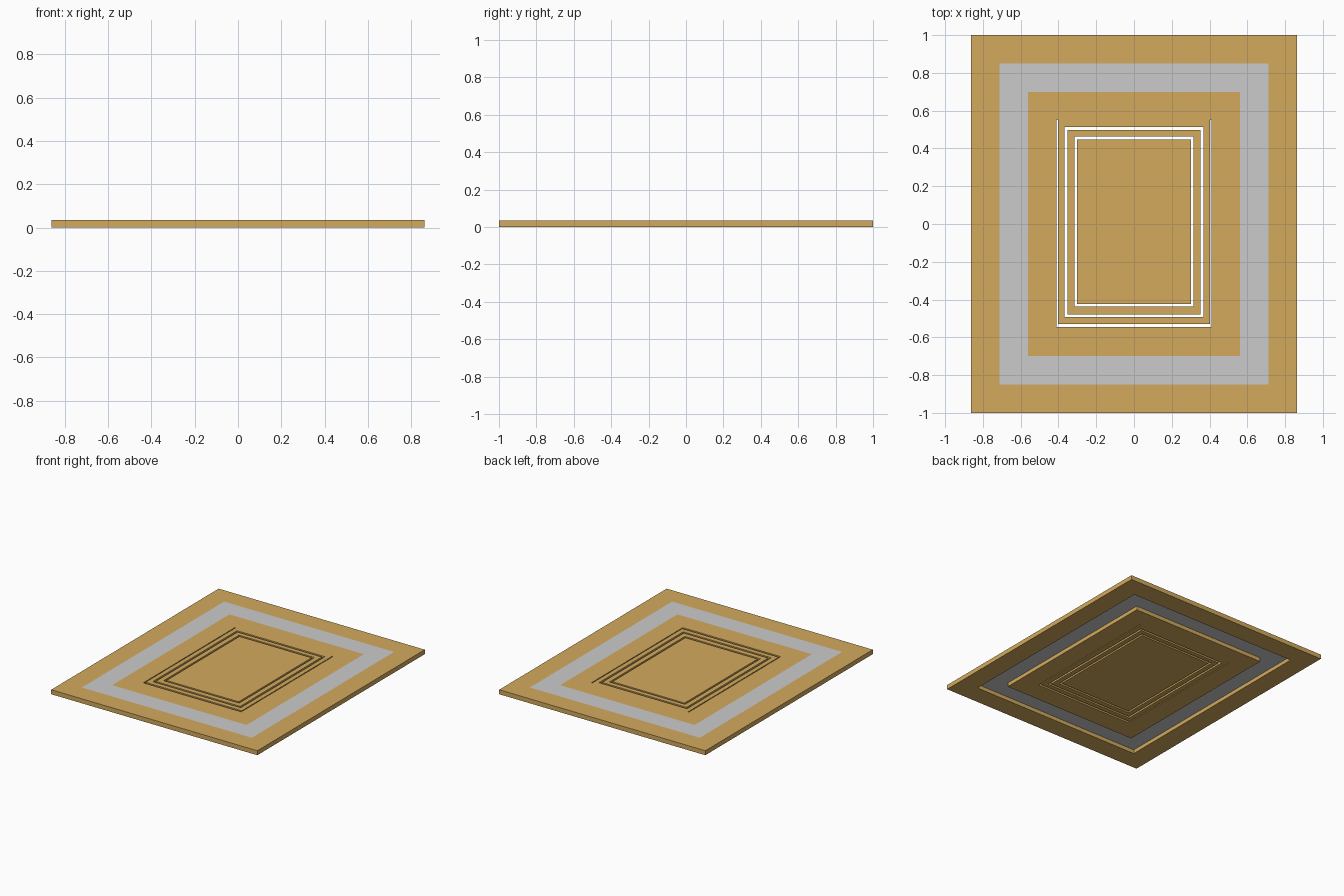
import bpy, bmesh

if "Cube" in bpy.data.objects:
    bpy.data.objects.remove(bpy.data.objects["Cube"])

TOP = 0.034


def material(name, color):
    m = bpy.data.materials.new(name)
    m.diffuse_color = color
    m.use_nodes = True
    m.node_tree.nodes["Principled BSDF"].inputs["Base Color"].default_value = m.diffuse_color
    return m


tan = material("tan", (0.65, 0.40, 0.11, 1))


def finish(name, bm, mat):
    bmesh.ops.recalc_face_normals(bm, faces=bm.faces)
    mesh = bpy.data.meshes.new(name)
    bm.to_mesh(mesh)
    bm.free()
    obj = bpy.data.objects.new(name, mesh)
    bpy.context.collection.objects.link(obj)
    if mat:
        mesh.materials.append(mat)
    return obj


def corners(half_x, y0, y1):
    return [(-half_x, y0), (half_x, y0), (half_x, y1), (-half_x, y1)]


def ring(name, outer, inner, z0=0.0, z1=TOP, mat=None):
    """Rectangular frame; outer and inner are (half width, y min, y max)."""
    bm = bmesh.new()
    loops = [[bm.verts.new((x, y, z)) for x, y in corners(*rect)]
             for rect, z in ((outer, z0), (outer, z1), (inner, z1), (inner, z0))]
    for k in range(4):
        a, b = loops[k], loops[(k + 1) % 4]
        for i in range(4):
            j = (i + 1) % 4
            bm.faces.new((a[i], a[j], b[j], b[i]))
    return finish(name, bm, mat)


def slab(name, rect, z0=0.0, z1=TOP, mat=None):
    bm = bmesh.new()
    low, high = [[bm.verts.new((x, y, z)) for x, y in corners(*rect)] for z in (z0, z1)]
    bm.faces.new(low)
    bm.faces.new(high)
    for i in range(4):
        j = (i + 1) % 4
        bm.faces.new((low[i], low[j], high[j], high[i]))
    return finish(name, bm, mat)


# Outer border
ring("outer_border", (0.862, -1, 1), (0.711, -0.85, 0.85), mat=tan)
# Grey band, thin and flush with the top so it is recessed underneath
ring("grey_band", (0.711, -0.85, 0.85), (0.562, -0.70, 0.70), z0=TOP - 0.005)
# Inner border and the two nested frames, separated by open slots
ring("inner_border", (0.562, -0.70, 0.70), (0.410, -0.546, 0.550), mat=tan)
ring("large_nested_frame", (0.403, -0.530, 0.550), (0.368, -0.493, 0.514), mat=tan)
ring("small_nested_frame", (0.353, -0.478, 0.498), (0.316, -0.438, 0.463), mat=tan)
# Solid centre panel
slab("centre_panel", (0.302, -0.423, 0.448), mat=tan)
